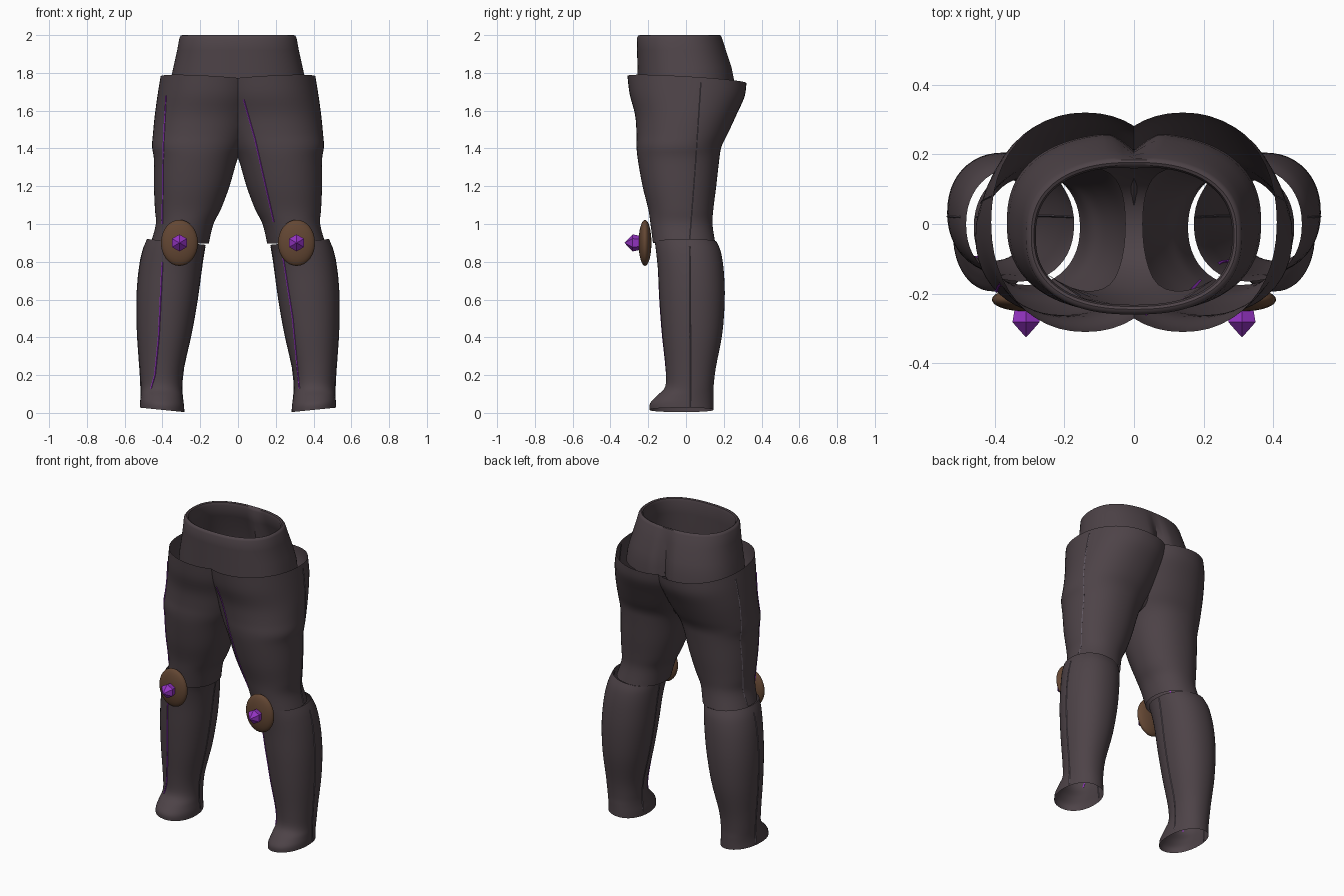
import bpy, bmesh, math
from mathutils import Vector
from mathutils.bvhtree import BVHTree

if "Cube" in bpy.data.objects:
    bpy.data.objects.remove(bpy.data.objects["Cube"])


def material(name, rgb):
    m = bpy.data.materials.new(name)
    m.diffuse_color = (*rgb, 1)
    m.use_nodes = True
    m.node_tree.nodes["Principled BSDF"].inputs["Base Color"].default_value = m.diffuse_color
    return m


CLOTH = material("dark cloth", (0.075, 0.056, 0.064))
BROWN = material("brown leather", (0.125, 0.062, 0.033))
PURPLE = material("purple crystal", (0.30, 0.035, 0.55))
THREAD = material("grey thread", (0.12, 0.10, 0.125))


def finish(name, bm, mat, angle=40):
    me = bpy.data.meshes.new(name)
    bm.to_mesh(me)
    bm.free()
    me.materials.append(mat)
    ob = bpy.data.objects.new(name, me)
    bpy.context.collection.objects.link(ob)
    if angle:
        bpy.ops.object.select_all(action='DESELECT')
        ob.select_set(True)
        bpy.context.view_layer.objects.active = ob
        bpy.ops.object.shade_smooth_by_angle(angle=math.radians(angle))
    return ob


def skin(bm, rings):
    """Bridge closed rings of points, listed from top to bottom."""
    rows = [[bm.verts.new(p) for p in r] for r in rings]
    n = len(rows[0])
    for a, b in zip(rows, rows[1:]):
        for i in range(n):
            j = (i + 1) % n
            bm.faces.new((a[i], b[i], b[j], a[j]))


def ring(z, x0, x1, y0, y1, tx=0, ty=0, n=48, power=2.15):
    """Rounded section; tx and ty tilt its plane."""
    cx, cy, rx, ry = (x0 + x1) / 2, (y0 + y1) / 2, (x1 - x0) / 2, (y1 - y0) / 2
    out = []
    for i in range(n):
        a = 2 * math.pi * i / n
        c, s = math.cos(a), math.sin(a)
        dx = rx * math.copysign(abs(c) ** (2 / power), c)
        dy = ry * math.copysign(abs(s) ** (2 / power), s)
        out.append(Vector((cx + dx, cy + dy, z + tx * dx + ty * dy)))
    return out


def smooth_rows(rows, steps=4):
    """Catmull-Rom interpolation between section rows."""
    out = []
    for i in range(len(rows) - 1):
        p = [rows[max(i - 1, 0)], rows[i], rows[i + 1], rows[min(i + 2, len(rows) - 1)]]
        for k in range(steps):
            t = k / steps
            out.append([0.5 * (2 * b + (c - a) * t + (2 * a - 5 * b + 4 * c - d) * t * t
                               + (3 * b - a - 3 * c + d) * t ** 3) for a, b, c, d in zip(*p)])
    return out + [rows[-1]]


# section rows: z, inner x, outer x, front y, back y, tilt along x, tilt along y
THIGH = [
    (1.765, -.13, .41, -.31, .32, .06, -.06),
    (1.68, -.12, .425, -.298, .31, .03, -.02),
    (1.58, -.095, .44, -.27, .268, 0, 0),
    (1.48, -.06, .45, -.262, .222, 0, 0),
    (1.41, -.028, .455, -.262, .188, 0, 0),
    (1.34, .004, .445, -.255, .176, 0, 0),
    (1.20, .045, .445, -.23, .16, 0, 0),
    (1.08, .09, .44, -.20, .145, 0, 0),
    (1.00, .13, .435, -.188, .14, 0, 0),
    (0.90, .155, .46, -.175, .155, .03, 0)]
SHIN = [
    (0.905, .172, .482, -.165, .163, .1, 0),
    (0.85, .182, .505, -.158, .185, .05, 0),
    (0.75, .195, .525, -.148, .20, 0, 0),
    (0.60, .215, .536, -.14, .205, 0, 0),
    (0.42, .247, .533, -.126, .192, 0, 0),
    (0.24, .288, .52, -.108, .158, 0, 0),
    (0.14, .297, .514, -.11, .146, 0, 0),
    (0.09, .293, .515, -.155, .145, .04, 0),
    (0.05, .286, .518, -.19, .145, .08, 0),
    (0.016, .284, .52, -.193, .145, .1, 0)]


def leg_part(name, rows, side):
    bm = bmesh.new()
    skin(bm, [ring(*r) for r in smooth_rows(rows)])
    # trim at the centre line so both legs meet in a clean seam
    bmesh.ops.bisect_plane(bm, geom=bm.verts[:] + bm.edges[:] + bm.faces[:],
                           plane_co=(0, 0, 0), plane_no=(-1, 0, 0), clear_outer=True)
    for v in bm.verts:
        v.co.x *= side
    if side < 0:
        bmesh.ops.reverse_faces(bm, faces=bm.faces[:])
    tree = BVHTree.FromBMesh(bm)
    finish(name, bm, CLOTH)
    return tree


def stitch(name, tree, path, direction, mat, radius):
    """Thin cord laid on a surface by projecting a polyline along a direction."""
    d = Vector(direction)
    pts = []
    for a, b in zip(path, path[1:]):
        for k in range(13):
            hit = tree.ray_cast(Vector(a).lerp(Vector(b), k / 12) - d * 2, d)[0]
            if hit:
                pts.append(hit)
    if len(pts) < 2:
        return
    bm = bmesh.new()
    u = Vector((1, 0, 0)) if abs(d.x) < .5 else Vector((0, 1, 0))
    skin(bm, [[p + radius * (u * math.cos(a) - d * math.sin(a))
               for a in (0, math.pi / 2, math.pi, 3 * math.pi / 2)] for p in pts])
    bmesh.ops.recalc_face_normals(bm, faces=bm.faces[:])
    finish(name, bm, mat)


# purple cords on the front as (x, z), different on each leg
CORDS = {1: ([(.03, 1.66), (.09, 1.45), (.19, 1.01)], [(.24, .82), (.29, .5), (.325, .13)]),
         -1: ([(-.38, 1.68), (-.395, 1.4), (-.40, 1.0)],
              [(-.40, .8), (-.42, .4), (-.44, .2), (-.46, .13)])}

for side, tag in ((1, "left"), (-1, "right")):
    thigh = leg_part(tag + "_thigh", THIGH, side)
    shin = leg_part(tag + "_shin", SHIN, side)
    for tree, part, cord in ((thigh, "thigh", CORDS[side][0]), (shin, "shin", CORDS[side][1])):
        stitch(f"{tag}_{part}_cord", tree, [(x, 0, z) for x, z in cord], (0, 1, 0), PURPLE, .005)
    # side seams
    stitch(tag + "_thigh_seam", thigh, [(0, .08, 1.75), (0, .05, 1.3), (0, .02, .91)],
           (-side, 0, 0), THREAD, .003)
    for d, where in ((-side, "outer"), (side, "inner")):
        stitch(f"{tag}_{where}_shin_seam", shin, [(0, .02, .88), (0, .025, .03)],
               (d, 0, 0), THREAD, .003)

    # knee plate
    bm = bmesh.new()
    bmesh.ops.create_uvsphere(bm, u_segments=32, v_segments=16, radius=1)
    for v in bm.verts:
        x, y, z = v.co
        v.co = (.31 * side + x * .098, -.217 + z * .034, .9 - y * .122)
    bmesh.ops.recalc_face_normals(bm, faces=bm.faces[:])
    finish(tag + "_knee_plate", bm, BROWN)

    # faceted knee crystal
    bm = bmesh.new()
    skin(bm, [[(.31 * side + r * math.sin(i * math.pi / 3), y, .9 + r * math.cos(i * math.pi / 3))
               for i in range(6)] for y, r in ((-.325, .001), (-.282, .045), (-.235, .036))])
    bmesh.ops.recalc_face_normals(bm, faces=bm.faces[:])
    finish(tag + "_knee_crystal", bm, PURPLE, 0)

# waistband: outer wall, rounded rim and inner wall, with a cleft at the back
WAIST = [(1.70, .365, -.255, .262), (1.76, .358, -.256, .259), (1.83, .342, -.257, .245),
         (1.92, .322, -.259, .215), (1.985, .31, -.26, .192), (1.997, .303, -.253, .185),
         (2.0, .295, -.245, .177), (1.996, .287, -.237, .169), (1.98, .282, -.232, .164),
         (1.90, .298, -.235, .19), (1.80, .325, -.236, .225), (1.70, .35, -.24, .245)]
bm = bmesh.new()
rings = []
for z, w, y0, y1 in reversed(WAIST):
    r = ring(z, -w, w, y0, y1, n=96, power=2.4)
    for p in r:
        if p.y > 0:
            p.y -= .05 * min(1, (2 - z) / .22) * math.exp(-(p.x / .04) ** 2)
    rings.append(r)
skin(bm, rings)
bmesh.ops.recalc_face_normals(bm, faces=bm.faces[:])
finish("waistband", bm, CLOTH)

# crotch panel hanging inside the legs: y, z, half width
PANEL = [(-.25, 1.73, .26), (-.225, 1.62, .15), (-.18, 1.5, .07), (-.10, 1.40, .035),
         (0, 1.375, .025), (.09, 1.41, .035), (.15, 1.5, .07), (.19, 1.62, .15), (.215, 1.73, .26)]
bm = bmesh.new()
rows = [[bm.verts.new((w * t, y * (1 - .45 * (w * t / .26) ** 2), z))
         for t in (-1, -.6, -.25, 0, .25, .6, 1)] for y, z, w in smooth_rows(PANEL, 3)]
for a, b in zip(rows, rows[1:]):
    for i in range(6):
        bm.faces.new((a[i], b[i], b[i + 1], a[i + 1]))
finish("crotch_panel", bm, CLOTH)
